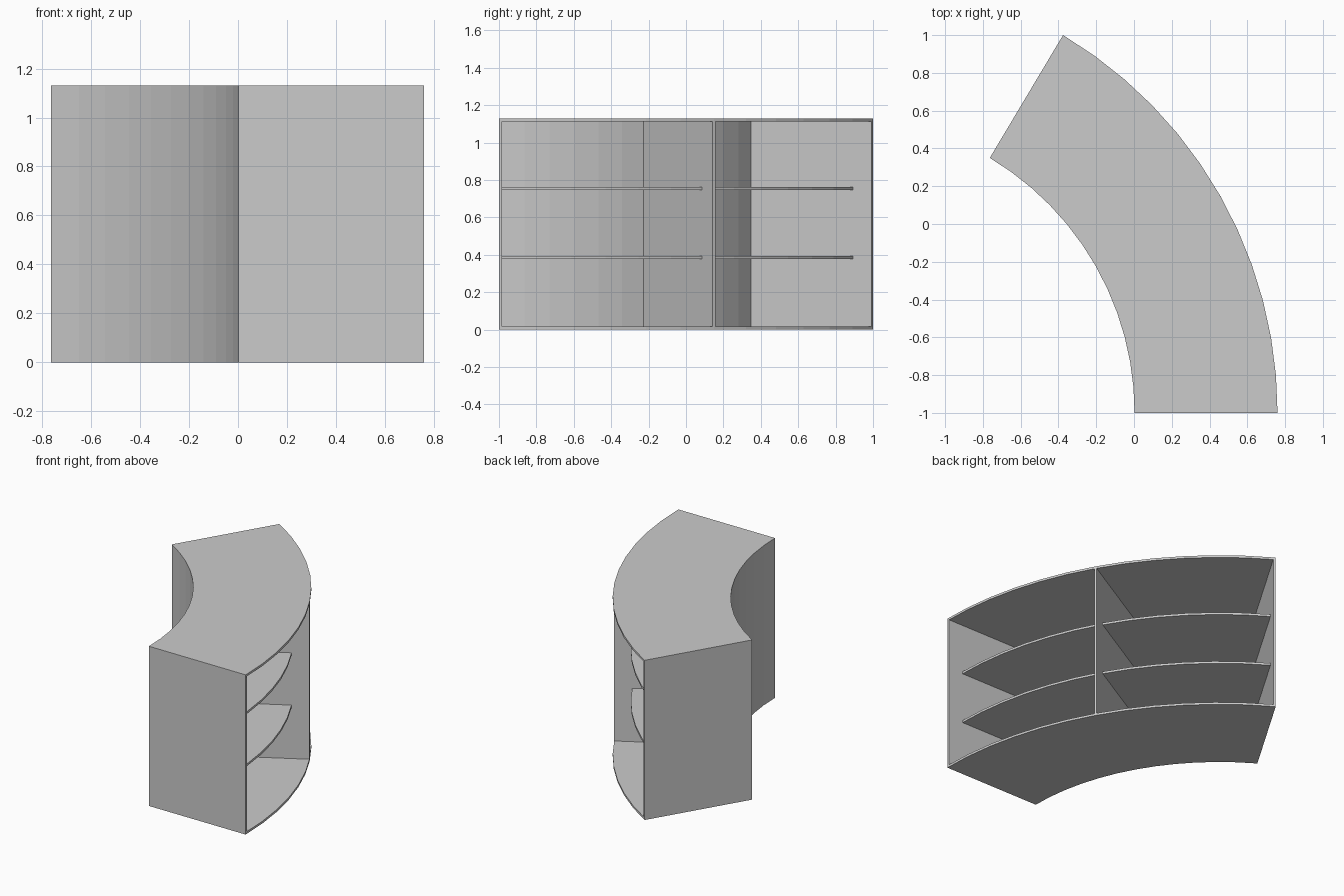
import bpy, bmesh, math
from mathutils import Matrix

if "Cube" in bpy.data.objects:
    bpy.data.objects.remove(bpy.data.objects["Cube"])

CX, CY = -1.569, -1.0            # centre of the arcs
R_IN, R_OUT, R_SHELF = 1.572, 2.329, 2.213
SWEEP = math.asin(2.0 / R_OUT)
H, T, BACK = 1.13, 0.016, 0.006
SEG = 12


def finish(bm, name):
    bmesh.ops.recalc_face_normals(bm, faces=bm.faces[:])
    me = bpy.data.meshes.new(name)
    bm.to_mesh(me)
    bm.free()
    ob = bpy.data.objects.new(name, me)
    bpy.context.collection.objects.link(ob)
    return ob


def arc_slab(name, r0, r1, a0, a1, z0, z1, n):
    """Curved slab: an annular sector extruded upwards."""
    bm = bmesh.new()
    rings = []
    for i in range(n + 1):
        a = a0 + (a1 - a0) * i / n
        rings.append([bm.verts.new((CX + r * math.cos(a), CY + r * math.sin(a), z))
                      for r, z in ((r0, z0), (r1, z0), (r1, z1), (r0, z1))])
    for p, q in zip(rings, rings[1:]):
        for k in range(4):
            bm.faces.new((p[k], p[(k + 1) % 4], q[(k + 1) % 4], q[k]))
    bm.faces.new(rings[0])
    bm.faces.new(rings[-1])
    return finish(bm, name)


def upright(name, angle, offset):
    """Straight radial panel; offset shifts it sideways from the radius line."""
    bm = bmesh.new()
    bmesh.ops.create_cube(bm, size=1)
    r0 = R_IN + BACK
    bm.transform(Matrix.Translation((CX, CY, H / 2))
                 @ Matrix.Rotation(angle, 4, 'Z')
                 @ Matrix.Translation(((r0 + R_OUT) / 2, offset, 0))
                 @ Matrix.Diagonal((R_OUT - r0, T, H - 2 * T, 1)))
    return finish(bm, name)


# Top, bottom and curved back
arc_slab("bottom_panel", R_IN, R_OUT, 0, SWEEP, 0, T, SEG)
arc_slab("top_panel", R_IN, R_OUT, 0, SWEEP, H - T, H, SEG)
arc_slab("back_panel", R_IN, R_IN + BACK, 0, SWEEP, T, H - T, SEG)

# End panels and central divider
upright("front_end_panel", 0, T / 2)
upright("rear_end_panel", SWEEP, -T / 2)
upright("divider", SWEEP / 2, 0)

# Two recessed shelves in each bay
gap = T / R_SHELF
bays = ((gap, SWEEP / 2 - gap / 2), (SWEEP / 2 + gap / 2, SWEEP - gap))
for b, (a0, a1) in enumerate(bays):
    for s, z in enumerate((0.386, 0.756)):
        arc_slab(f"shelf_{b + 1}_{s + 1}", R_IN + BACK, R_SHELF, a0, a1,
                 z - T / 2, z + T / 2, SEG // 2)
